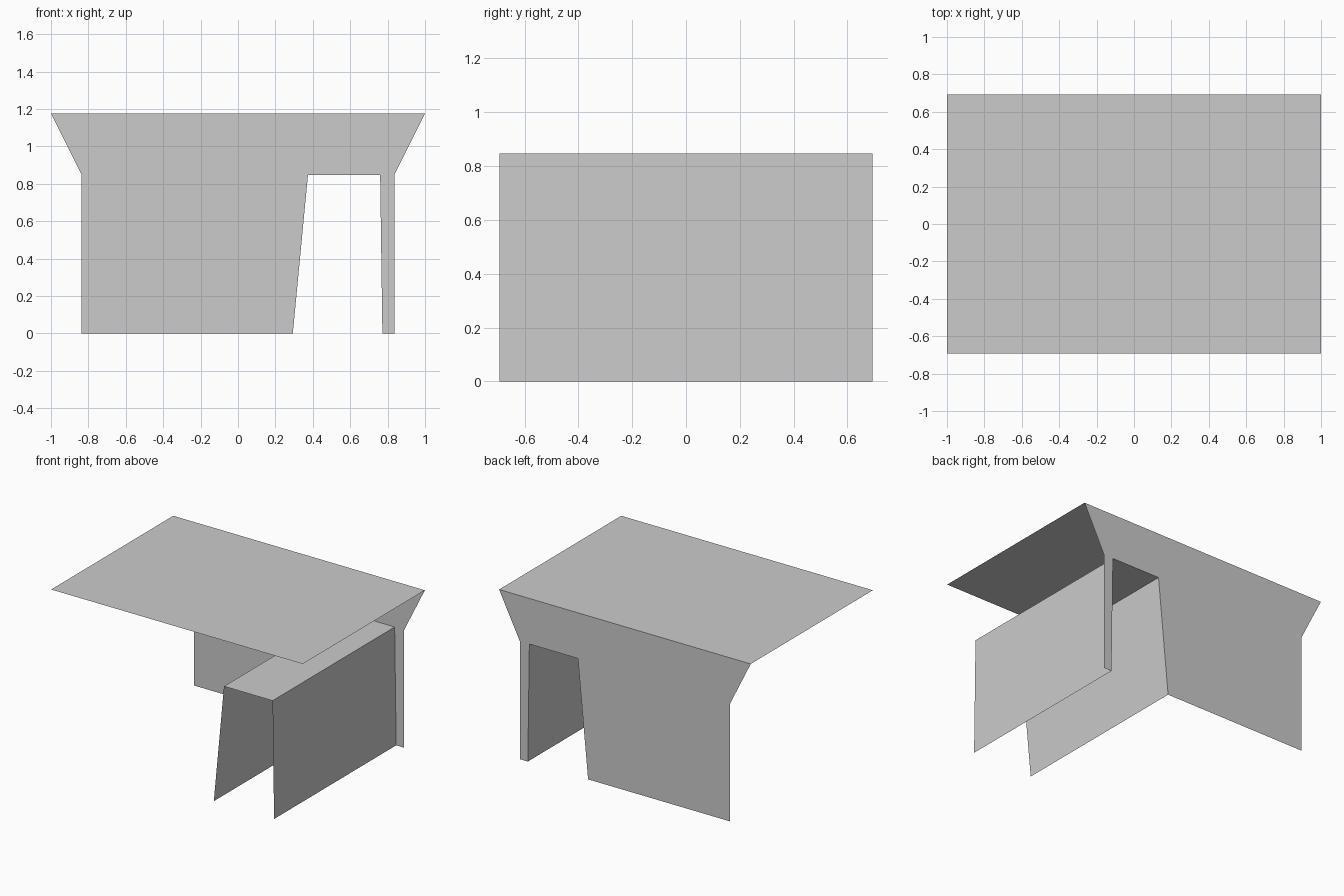
import bpy
import bmesh

cube = bpy.data.objects.get("Cube")
if cube:
    bpy.data.objects.remove(cube, do_unlink=True)

HALF_DEPTH = 0.693
TOP = 1.175
SHOULDER = 0.847
HALF_BODY = 0.836

grey = bpy.data.materials.new("light grey")
grey.use_nodes = True
colour = (0.6, 0.6, 0.6, 1)
grey.diffuse_color = colour
grey.node_tree.nodes["Principled BSDF"].inputs["Base Color"].default_value = colour


def finish(name, bm):
    mesh = bpy.data.meshes.new(name)
    bm.to_mesh(mesh)
    bm.free()
    mesh.materials.append(grey)
    obj = bpy.data.objects.new(name, mesh)
    bpy.context.collection.objects.link(obj)


def sweep(name, profile):
    """Sheet made by running an x-z profile from front to back."""
    bm = bmesh.new()
    front = [bm.verts.new((x, -HALF_DEPTH, z)) for x, z in profile]
    back = [bm.verts.new((x, HALF_DEPTH, z)) for x, z in profile]
    for i in range(len(profile) - 1):
        bm.faces.new((front[i], front[i + 1], back[i + 1], back[i]))
    finish(name, bm)


def upright(name, outline):
    """Flat x-z panel on the back edge, facing backwards."""
    bm = bmesh.new()
    face = bm.faces.new([bm.verts.new((x, HALF_DEPTH, z)) for x, z in outline])
    face.normal_update()
    if face.normal.y < 0:
        face.normal_flip()
    bmesh.ops.triangulate(bm, faces=[face])
    finish(name, bm)


# Passage: two leaning walls joined by a flat ceiling
passage = [(0.293, 0), (0.374, SHOULDER), (0.76, SHOULDER), (0.772, 0)]
sweep("passage_lining", passage)

# Flat top sheet
sweep("top_sheet", [(-1, TOP), (1, TOP)])

# Back panel with flared shoulders and the passage opening cut out
shoulders = [(-HALF_BODY, 0), (-HALF_BODY, SHOULDER), (-1, TOP),
             (1, TOP), (HALF_BODY, SHOULDER), (HALF_BODY, 0)]
upright("back_panel", shoulders + passage[::-1])
